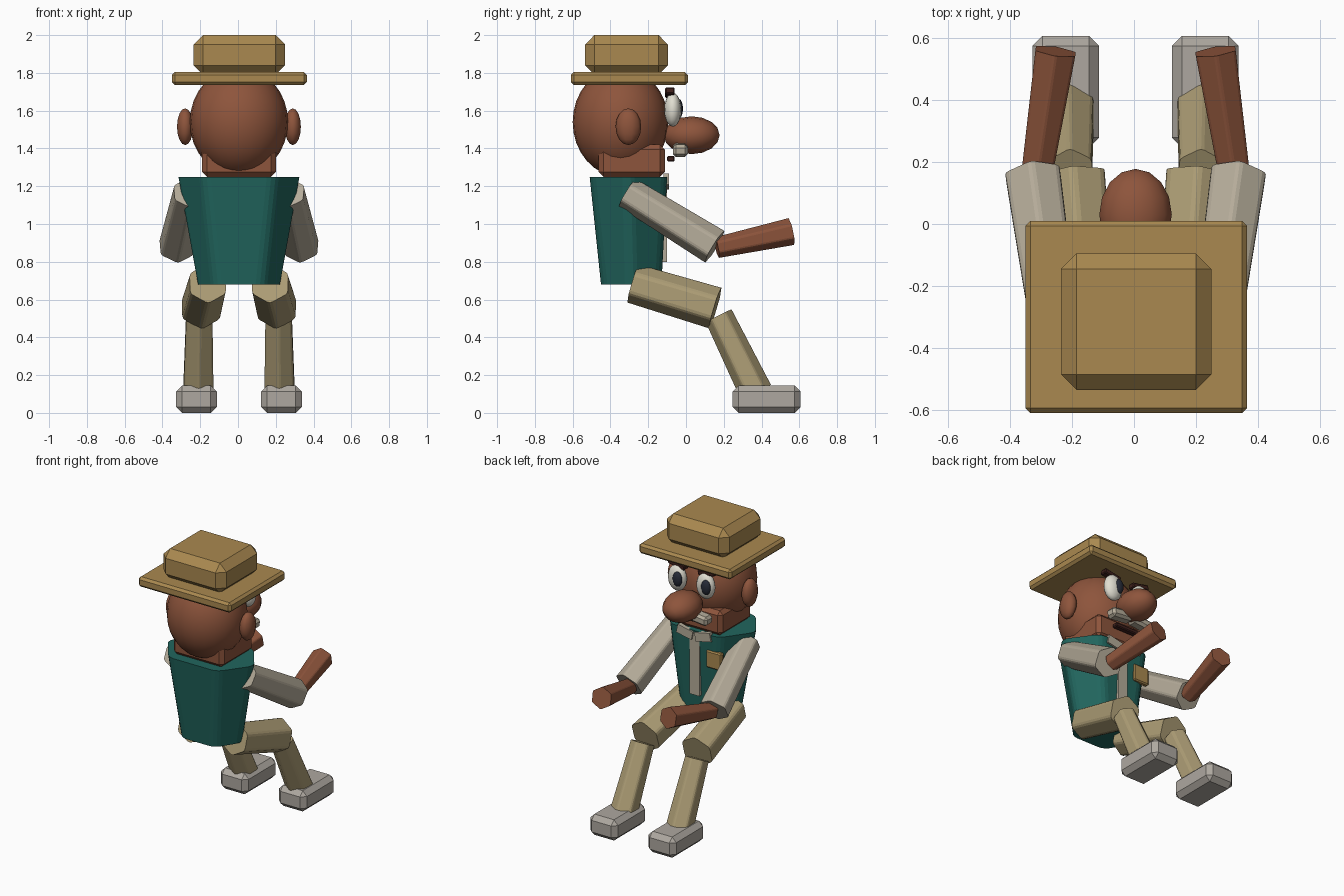
import bpy, bmesh, math
from mathutils import Vector, Matrix

if "Cube" in bpy.data.objects:
    bpy.data.objects.remove(bpy.data.objects["Cube"])

CX = 0.005  # slight sideways offset of the centre line


def mat(name, r, g, b):
    m = bpy.data.materials.new(name)
    m.diffuse_color = (r, g, b, 1)
    m.use_nodes = True
    m.node_tree.nodes["Principled BSDF"].inputs["Base Color"].default_value = m.diffuse_color
    return m


SKIN = mat("skin", .27, .09, .045)
TEAL = mat("teal", .015, .13, .11)
STRAW = mat("straw", .40, .25, .08)
KHAKI = mat("khaki", .42, .34, .18)
LINEN = mat("linen", .46, .41, .32)
SHOE = mat("shoe", .42, .39, .35)
WHITE = mat("eye_white", .75, .73, .64)
DARK = mat("pupil", .02, .025, .04)
BROW = mat("brow", .05, .015, .012)


def finish(bm, name, m, smooth=False):
    bmesh.ops.recalc_face_normals(bm, faces=bm.faces)
    me = bpy.data.meshes.new(name)
    bm.to_mesh(me)
    bm.free()
    me.materials.append(m)
    for p in me.polygons:
        p.use_smooth = smooth
    ob = bpy.data.objects.new(name, me)
    bpy.context.collection.objects.link(ob)
    return ob


def box(name, m, c, size, bevel=0.0, tilt=0.0):
    """Chamfered box, tilt turns it about the y axis (degrees)."""
    bm = bmesh.new()
    bmesh.ops.create_cube(bm, size=1)
    bmesh.ops.scale(bm, vec=size, verts=bm.verts)
    if bevel:
        bmesh.ops.bevel(bm, geom=bm.edges[:], offset=bevel, segments=1,
                        affect='EDGES', profile=0.5)
    bmesh.ops.transform(bm, matrix=Matrix.Translation(c) @
                        Matrix.Rotation(math.radians(tilt), 4, 'Y'), verts=bm.verts)
    return finish(bm, name, m)


def ball(name, m, c, r, u=16, v=10, pole_y=False, smooth=True):
    bm = bmesh.new()
    bmesh.ops.create_uvsphere(bm, u_segments=u, v_segments=v, radius=1)
    if pole_y:
        bmesh.ops.rotate(bm, matrix=Matrix.Rotation(math.pi / 2, 3, 'X'), verts=bm.verts)
    bmesh.ops.scale(bm, vec=r, verts=bm.verts)
    bmesh.ops.translate(bm, vec=c, verts=bm.verts)
    return finish(bm, name, m, smooth)


def limb(name, m, a, b, ra, rb, sides=6, turn=0):
    """Tapered prism from point a to point b."""
    a, b = Vector(a), Vector(b)
    d = b - a
    bm = bmesh.new()
    bmesh.ops.create_cone(bm, cap_ends=True, segments=sides, radius1=ra, radius2=rb,
                          depth=d.length)
    bmesh.ops.rotate(bm, matrix=Matrix.Rotation(math.radians(turn), 3, 'Z'), verts=bm.verts)
    side = [e for e in bm.edges if abs(e.verts[0].co.z - e.verts[1].co.z) > d.length / 2]
    bmesh.ops.bevel(bm, geom=side, offset=min(ra, rb) * .15, segments=2,
                    affect='EDGES', profile=0.5)
    bmesh.ops.transform(bm, matrix=Matrix.Translation((a + b) / 2) @
                        d.to_track_quat('Z', 'Y').to_matrix().to_4x4(), verts=bm.verts)
    return finish(bm, name, m)


# hat
box("hat_brim", STRAW, (.007, -.3, 1.77), (.715, .62, .07), .016)
box("hat_crown", STRAW, (.007, -.315, 1.895), (.485, .44, .21), .05)

# head
ball("head", SKIN, (CX, -.347, 1.54), (.26, .253, .29), 24, 16)
box("jaw", SKIN, (CX, -.287, 1.335), (.39, .35, .17), .025)
ball("nose", SKIN, (CX, .03, 1.47), (.12, .148, .1), 14, 8, pole_y=True)
box("mouth", BROW, (CX, -.08, 1.345), (.18, .04, .03), .006)

# torso: six-sided tapered vest
bm = bmesh.new()
rings = []
for z, rx, ry, cy in ((.68, .23, .16, -.29), (1.25, .335, .205, -.305)):
    pts = ((1, 0), (.56, 1), (-.56, 1), (-1, 0), (-.56, -1), (.56, -1))
    rings.append([bm.verts.new((CX + x * rx, cy + y * ry, z)) for x, y in pts])
for i in range(6):
    j = (i + 1) % 6
    bm.faces.new((rings[0][i], rings[0][j], rings[1][j], rings[1][i]))
bm.faces.new(rings[1])
bm.faces.new(rings[0][::-1])
bmesh.ops.bevel(bm, geom=[e for e in bm.edges if abs(e.verts[0].co.z - e.verts[1].co.z) > .3],
                offset=.04, segments=3, affect='EDGES', profile=0.5)
finish(bm, "vest", TEAL)

# shirt details
box("shirt_strip", LINEN, (CX, -.113, 1.02), (.075, .025, .44))
box("chest_pocket", STRAW, (-.145, -.113, 1.08), (.12, .035, .12), .008)

# mirrored parts
for side, s in (("left", -1), ("right", 1)):
    def P(x, y, z):
        return (CX + s * x, y, z)

    ball(side + "_ear", SKIN, P(.285, -.305, 1.515), (.045, .068, .097), 10, 8)
    ball(side + "_eye", WHITE, P(.11, -.07, 1.605), (.068, .045, .09), 14, 10)
    px = P(.11, -.038, 1.61)
    ball(side + "_pupil", DARK, (px[0] - .022, px[1], px[2]), (.035, .022, .052), 12, 8)
    box(side + "_brow", BROW, P(.115, -.085, 1.695), (.13, .05, .035), .006, -s * 10)
    box(side + "_moustache", LINEN, P(.085, -.03, 1.395), (.165, .08, .065), .016, s * 6)
    box(side + "_collar", LINEN, P(.07, -.105, 1.225), (.12, .03, .06), 0, -s * 12)

    limb(side + "_sleeve", LINEN, P(.265, -.31, 1.165), P(.33, .152, .88), .09, .102)
    limb(side + "_forearm", SKIN, P(.318, .163, .875), P(.258, .557, .96), .058, .075)
    limb(side + "_thigh", KHAKI, P(.165, -.28, .685), P(.2, .155, .555), .11, .117)
    limb(side + "_shin", KHAKI, P(.21, .172, .515), P(.215, .37, .11), .08, .092)
    box(side + "_shoe", SHOE, P(.225, .427, .0725), (.215, .36, .145), .032)
